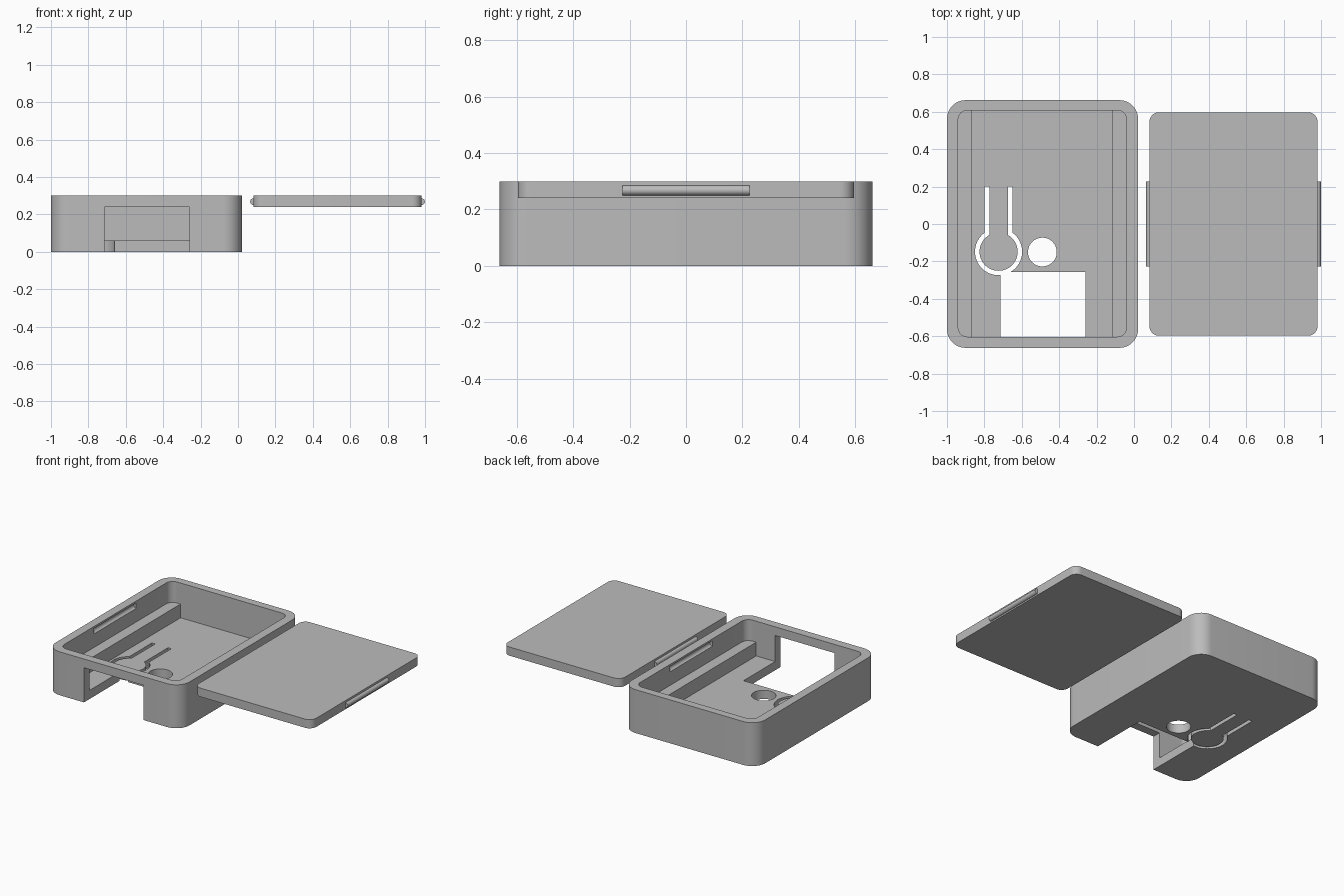
import bpy, bmesh, math
from mathutils import Matrix

if "Cube" in bpy.data.objects:
    bpy.data.objects.remove(bpy.data.objects["Cube"])

grey = bpy.data.materials.new("plain grey")
grey.use_nodes = True
colour = (0.5, 0.5, 0.5, 1)
grey.diffuse_color = colour
grey.node_tree.nodes["Principled BSDF"].inputs["Base Color"].default_value = colour


def add_object(name, bm):
    bmesh.ops.recalc_face_normals(bm, faces=bm.faces)
    mesh = bpy.data.meshes.new(name)
    bm.to_mesh(mesh)
    bm.free()
    mesh.materials.append(grey)
    obj = bpy.data.objects.new(name, mesh)
    bpy.context.collection.objects.link(obj)
    return obj


def prism(name, outline, z0, z1):
    """Extrude a flat outline from z0 to z1."""
    bm = bmesh.new()
    face = bm.faces.new([bm.verts.new((x, y, z0)) for x, y in outline])
    top = bmesh.ops.extrude_face_region(bm, geom=[face])["geom"]
    verts = [v for v in top if isinstance(v, bmesh.types.BMVert)]
    bmesh.ops.translate(bm, verts=verts, vec=(0, 0, z1 - z0))
    return add_object(name, bm)


def arc(cx, cy, r, start, end, steps):
    angles = [start + (end - start) * i / steps for i in range(steps + 1)]
    return [(cx + r * math.cos(a), cy + r * math.sin(a)) for a in angles]


def rounded(x0, x1, y0, y1, r=0):
    if not r:
        return [(x0, y0), (x1, y0), (x1, y1), (x0, y1)]
    centres = [(x1 - r, y1 - r), (x0 + r, y1 - r), (x0 + r, y0 + r), (x1 - r, y0 + r)]
    quarter = math.pi / 2
    return [p for i, (cx, cy) in enumerate(centres)
            for p in arc(cx, cy, r, i * quarter, (i + 1) * quarter, 12)]


def rod(name, x, z, r, length):
    """Cylinder lying along y."""
    bm = bmesh.new()
    turn = Matrix.Translation((x, 0, z)) @ Matrix.Rotation(math.pi / 2, 4, "X")
    bmesh.ops.create_cone(bm, cap_ends=True, segments=32, radius1=r, radius2=r,
                          depth=length, matrix=turn)
    return add_object(name, bm)


def combine(target, other, operation):
    mod = target.modifiers.new("combine", "BOOLEAN")
    mod.operation = operation
    mod.solver = "EXACT"
    mod.object = other
    bpy.context.view_layer.objects.active = target
    bpy.ops.object.modifier_apply(modifier=mod.name)
    bpy.data.objects.remove(other)


def smooth(obj):
    bpy.ops.object.select_all(action="DESELECT")
    obj.select_set(True)
    bpy.context.view_layer.objects.active = obj
    bpy.ops.object.shade_smooth_by_angle(angle=math.radians(30))


# Open case: the wide upper cavity leaves two side rails on the floor
left, right, front, back = -0.94, -0.04, -0.603, 0.608
case = prism("case", rounded(-1, 0.022, -0.662, 0.662, 0.1), 0, 0.3)
cutters = [
    prism("upper_cavity", rounded(left, right, front, back, 0.05), 0.155, 0.4),
    prism("lower_cavity", rounded(left + 0.075, right - 0.075, front, back), 0.06, 0.2),
    prism("front_opening", rounded(-0.715, -0.26, -0.8, -0.257), -0.1, 0.24),
    prism("round_hole", arc(-0.49, -0.15, 0.077, 0, math.tau * 47 / 48, 47), -0.1, 0.1),
]

# Keyhole-shaped slit that frees a round push button on a springy tongue
bx, by, tip = -0.724, -0.148, 0.2
outer_r, inner_r, outer_half, inner_half = 0.126, 0.102, 0.074, 0.049
a = math.acos(outer_half / outer_r)
b = math.acos(inner_half / inner_r)
slit = [(bx - outer_half, tip)]
slit += arc(bx, by, outer_r, math.pi - a, math.tau + a, 48)
slit += [(bx + outer_half, tip), (bx + inner_half, tip)]
slit += arc(bx, by, inner_r, math.tau + b, math.pi - b, 48)
slit += [(bx - inner_half, tip)]
cutters.append(prism("button_slit", slit, -0.1, 0.1))

# Snap grooves in both side walls
for x in (left, right):
    cutters.append(rod("snap_groove", x, 0.268, 0.019, 0.46))
for cutter in cutters:
    cutter.hide_render = True
    combine(case, cutter, "DIFFERENCE")
smooth(case)

# Lid lying beside the case, with a snap ridge on each side
lid = prism("lid", rounded(0.083, 0.981, -0.597, 0.597, 0.05), 0.24, 0.3)
for x in (0.083, 0.981):
    combine(lid, rod("snap_ridge", x, 0.268, 0.018, 0.452), "UNION")
smooth(lid)
